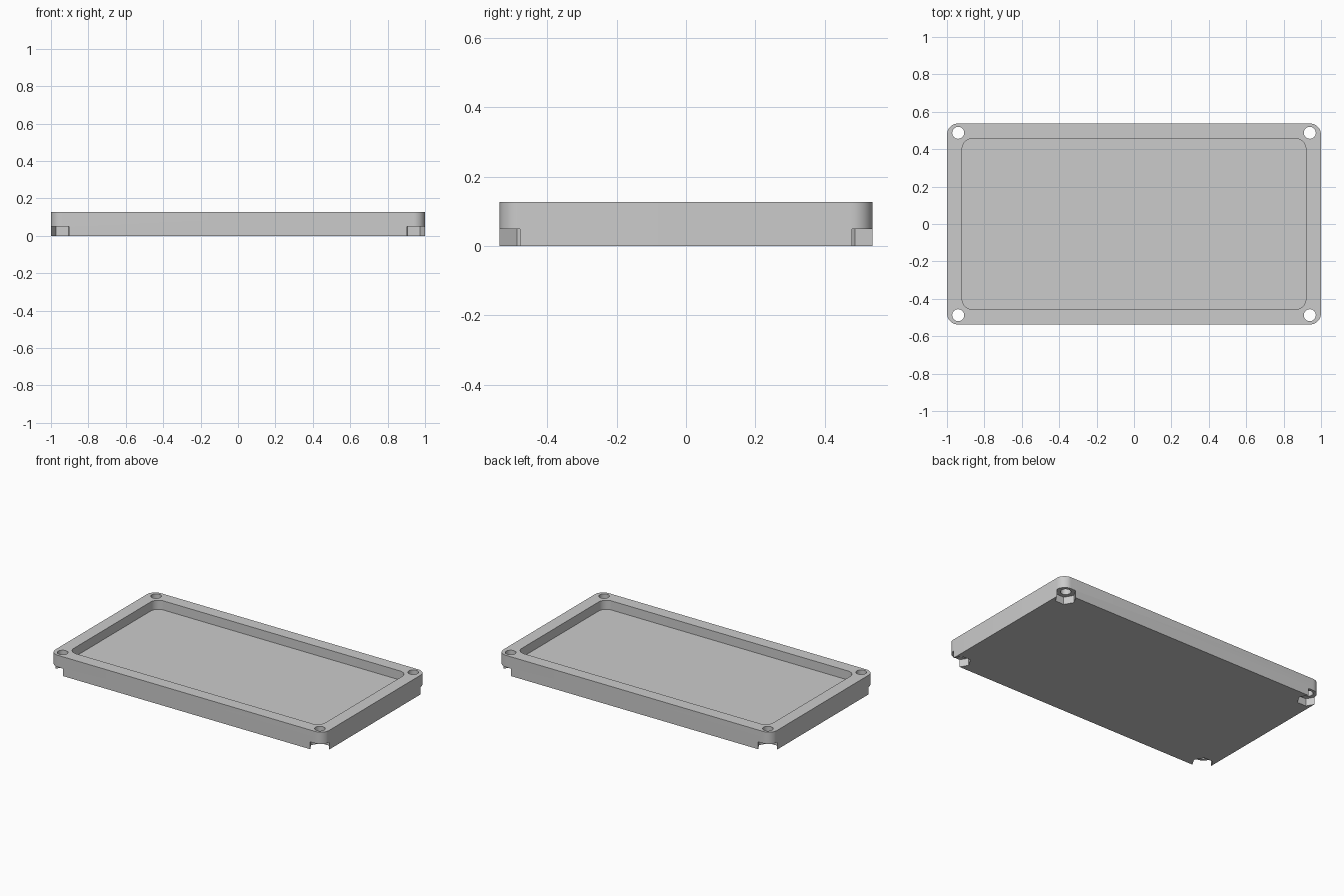
import bpy, bmesh, math

# Remove the default object
if "Cube" in bpy.data.objects:
    bpy.data.objects.remove(bpy.data.objects["Cube"], do_unlink=True)

HALF_X, HALF_Y, HEIGHT = 1.0, 0.5375, 0.127
RIM = 0.081
FLOOR_Z = 0.067
HOLE_X, HOLE_Y = 0.94, 0.4875

grey = bpy.data.materials.new("light_grey")
grey.use_nodes = True
colour = (0.6, 0.6, 0.6, 1)
grey.diffuse_color = colour
grey.node_tree.nodes["Principled BSDF"].inputs["Base Color"].default_value = colour


def rounded_rect(hx, hy, radius, steps=12):
    """Outline of a rectangle with rounded corners."""
    points = []
    for i, (sx, sy) in enumerate([(1, 1), (-1, 1), (-1, -1), (1, -1)]):
        for k in range(steps + 1):
            a = math.pi / 2 * (i + k / steps)
            points.append((sx * (hx - radius) + radius * math.cos(a),
                           sy * (hy - radius) + radius * math.sin(a)))
    return points


def polygon(cx, cy, radius, sides):
    """Outline of a regular polygon with a corner on the x axis."""
    turn = 2 * math.pi / sides
    return [(cx + radius * math.cos(i * turn), cy + radius * math.sin(i * turn))
            for i in range(sides)]


def prism(name, outline, z0, z1):
    """Extrude an outline upward from z0 to z1."""
    bm = bmesh.new()
    face = bm.faces.new([bm.verts.new((x, y, z0)) for x, y in outline])
    top = bmesh.ops.extrude_face_region(bm, geom=[face])["geom"]
    bmesh.ops.translate(bm, vec=(0, 0, z1 - z0),
                        verts=[v for v in top if isinstance(v, bmesh.types.BMVert)])
    bmesh.ops.recalc_face_normals(bm, faces=bm.faces)
    mesh = bpy.data.meshes.new(name)
    bm.to_mesh(mesh)
    bm.free()
    mesh.materials.append(grey)
    obj = bpy.data.objects.new(name, mesh)
    bpy.context.collection.objects.link(obj)
    return obj


def cut(target, cutter):
    """Subtract the cutter, then discard it."""
    cutter.hide_render = True
    mod = target.modifiers.new("cut", 'BOOLEAN')
    mod.operation = 'DIFFERENCE'
    mod.solver = 'EXACT'
    mod.object = cutter
    bpy.context.view_layer.objects.active = target
    bpy.ops.object.modifier_apply(modifier=mod.name)
    bpy.data.objects.remove(cutter, do_unlink=True)


# Tray body with a shallow recess in the top
tray = prism("tray", rounded_rect(HALF_X, HALF_Y, 0.06), 0, HEIGHT)
cut(tray, prism("recess", rounded_rect(HALF_X - RIM, HALF_Y - RIM, 0.055),
                FLOOR_Z, HEIGHT + 0.1))

# Corner screw holes with hexagonal nut pockets underneath
for sx in (-1, 1):
    for sy in (-1, 1):
        x, y = sx * HOLE_X, sy * HOLE_Y
        cut(tray, prism("nut_pocket", polygon(x, y, 0.065, 6), -0.1, 0.049))
        cut(tray, prism("screw_hole", polygon(x, y, 0.032, 32), -0.1, HEIGHT + 0.1))

# Smooth the rounded corners, keep the edges sharp
bpy.ops.object.select_all(action='DESELECT')
tray.select_set(True)
bpy.context.view_layer.objects.active = tray
bpy.ops.object.shade_smooth_by_angle(angle=math.radians(30))
